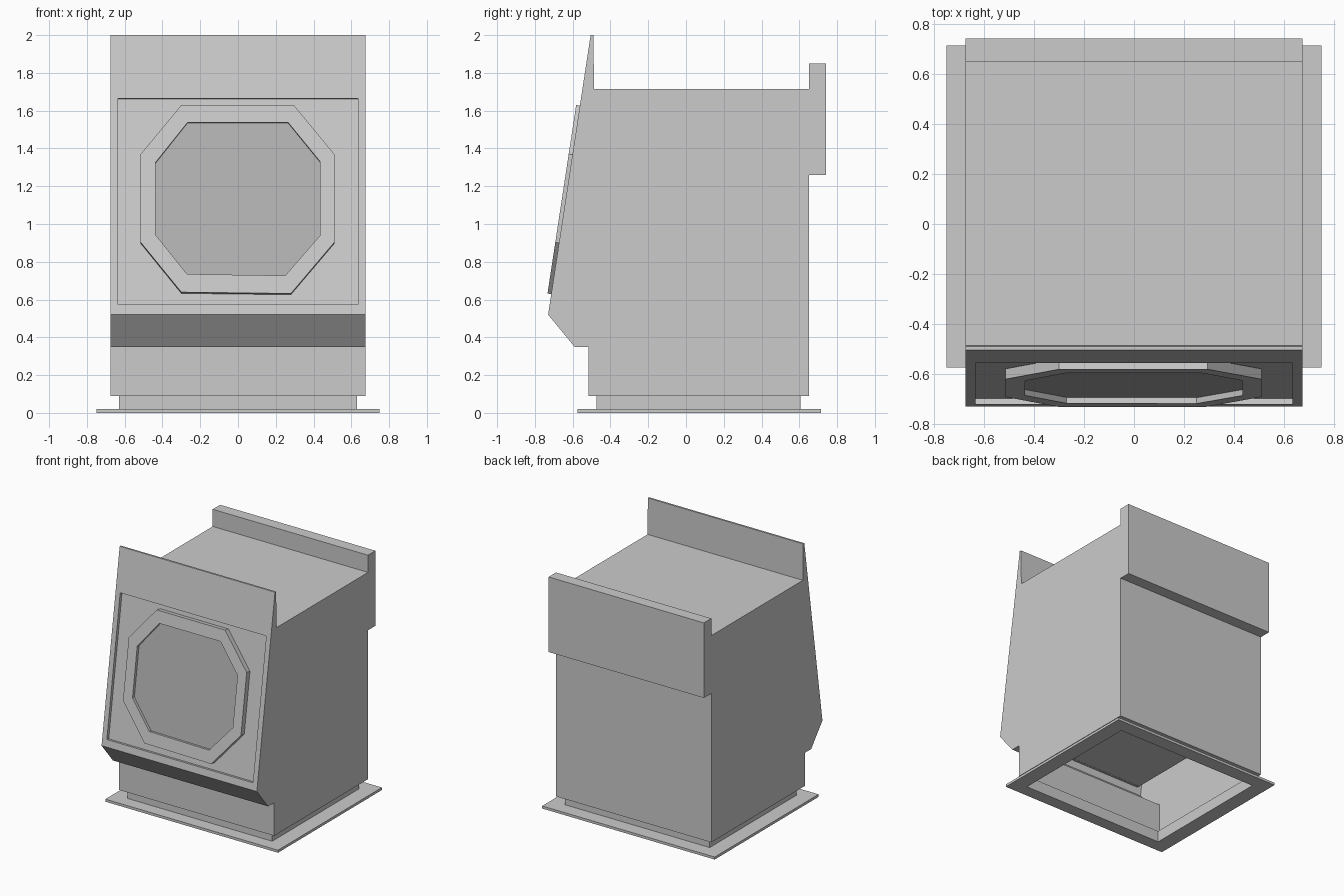
import bpy, bmesh
from mathutils import Vector

if "Cube" in bpy.data.objects:
    bpy.data.objects.remove(bpy.data.objects["Cube"])

NORMAL = Vector((0, -0.9886, 0.1503))       # outward normal of the sloped front


def on_front(pts, d):
    """(x, z) points laid on the sloped front, lifted by d along its normal."""
    return [Vector((x, -0.73 + (z - 0.52) * 0.152, z)) + NORMAL * d for x, z in pts]


def rect(x, y0, y1, z):
    return [Vector(p) for p in ((-x, y0, z), (x, y0, z), (x, y1, z), (-x, y1, z))]


def rect_xz(x, z0, z1):
    return [(-x, z0), (x, z0), (x, z1), (-x, z1)]


def loft(bm, loops, cap_start=False, cap_end=False, closed=False):
    """Bridge successive loops with quads."""
    rings = [[bm.verts.new(p) for p in loop] for loop in loops]
    pairs = list(zip(rings, rings[1:]))
    if closed:
        pairs.append((rings[-1], rings[0]))
    for a, b in pairs:
        n = len(a)
        for i in range(n):
            j = (i + 1) % n
            bm.faces.new((a[i], a[j], b[j], b[i]))
    if cap_start:
        bm.faces.new(rings[0])
    if cap_end:
        bm.faces.new(rings[-1])


def finish(bm, name):
    bmesh.ops.remove_doubles(bm, verts=bm.verts, dist=0.0005)
    bmesh.ops.recalc_face_normals(bm, faces=bm.faces)
    mesh = bpy.data.meshes.new(name)
    bm.to_mesh(mesh)
    bm.free()
    obj = bpy.data.objects.new(name, mesh)
    bpy.context.collection.objects.link(obj)
    return obj


# Cabinet shell: side profile (y, z), open at the slope and at the bottom
top_y = -0.73 + 1.48 * 0.152
profile = [(top_y, 2.0), (-0.49, 2.0), (-0.487, 1.715), (0.65, 1.715), (0.65, 1.85),
           (0.742, 1.85), (0.742, 1.26), (0.65, 1.26), (0.65, 0.09), (-0.515, 0.09),
           (-0.515, 0.35), (-0.59, 0.35), (-0.73, 0.52)]
W = 0.675
bm = bmesh.new()
left = [bm.verts.new((-W, y, z)) for y, z in profile]
right = [bm.verts.new((W, y, z)) for y, z in profile]
bm.faces.new(left)
bm.faces.new(right)
for i in range(len(profile) - 1):
    if i != 8:
        bm.faces.new((left[i], left[i + 1], right[i + 1], right[i]))
# Sloped front with a shallow recessed panel
panel = rect_xz(0.635, 0.575, 1.665)
loft(bm, [on_front(rect_xz(W, 0.52, 2.0), 0), on_front(panel, 0),
          on_front(panel, -0.024)], cap_end=True)
# Hollow neck under the cabinet
loft(bm, [rect(W, -0.515, 0.65, 0.09), rect(0.63, -0.475, 0.605, 0.09),
          rect(0.63, -0.475, 0.605, 0.01)])
finish(bm, "cabinet")

# Base flange frame
bm = bmesh.new()
loft(bm, [rect(0.63, -0.475, 0.605, 0.02), rect(0.75, -0.575, 0.715, 0.02),
          rect(0.75, -0.575, 0.715, 0), rect(0.63, -0.475, 0.605, 0)], closed=True)
finish(bm, "base_flange")

# Box inside the cabinet behind the panel
bm = bmesh.new()
back = [Vector((p.x, 0.35, p.z)) for p in on_front(panel, -0.026)]
loft(bm, [on_front(panel, -0.026), back], True, True)
finish(bm, "inner_box")

# Octagonal bezel
outer = [(-0.30, 1.627), (0.295, 1.627), (0.51, 1.367), (0.51, 0.90),
         (0.28, 0.629), (-0.30, 0.636), (-0.515, 0.90), (-0.515, 1.367)]
inner = [(-0.267, 1.535), (0.265, 1.535), (0.435, 1.327), (0.435, 0.937),
         (0.25, 0.724), (-0.27, 0.732), (-0.437, 0.94), (-0.437, 1.322)]
bm = bmesh.new()
loft(bm, [on_front(outer, -0.022), on_front(outer, 0.02),
          on_front(inner, 0.02), on_front(inner, -0.022)], closed=True)
finish(bm, "bezel")

# Darker screen set into the bezel
bm = bmesh.new()
loft(bm, [on_front(inner, -0.02), on_front(inner, -0.004)], True, True)
screen = finish(bm, "screen")
mat = bpy.data.materials.new("screen_grey")
mat.diffuse_color = (0.45, 0.45, 0.45, 1)
mat.use_nodes = True
mat.node_tree.nodes["Principled BSDF"].inputs["Base Color"].default_value = mat.diffuse_color
screen.data.materials.append(mat)
